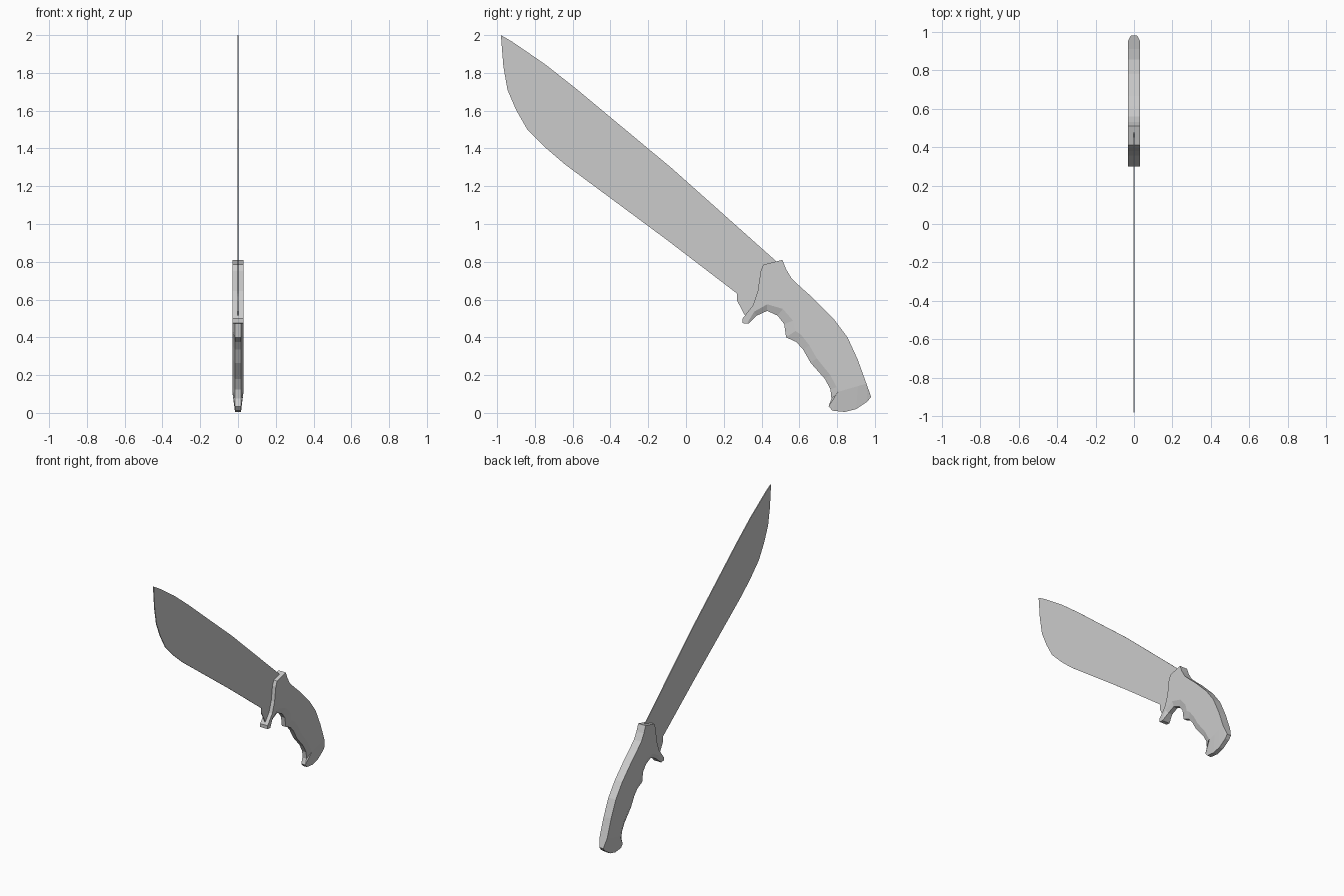
import bpy, bmesh
from mathutils import Vector


def build(name, rim, rim_w, inner, half):
    """Closed slab: rim outline at +-rim_w[i], flat side caps on the inner outline at +-half."""
    bm = bmesh.new()
    n = len(rim)
    rings = []
    for pts, widths, side in ((inner, [half] * n, -1), (rim, rim_w, -1),
                              (rim, rim_w, 1), (inner, [half] * n, 1)):
        rings.append([bm.verts.new((side * w, p[0], p[1])) for p, w in zip(pts, widths)])
    for a, b in zip(rings, rings[1:]):
        for i in range(n):
            j = (i + 1) % n
            bm.faces.new((a[i], a[j], b[j], b[i]))
    caps = [bm.faces.new(rings[0]), bm.faces.new(rings[3])]
    bmesh.ops.triangulate(bm, faces=caps)
    bmesh.ops.remove_doubles(bm, verts=bm.verts, dist=0.0002)
    bmesh.ops.recalc_face_normals(bm, faces=bm.faces)
    mesh = bpy.data.meshes.new(name)
    bm.to_mesh(mesh)
    bm.free()
    obj = bpy.data.objects.new(name, mesh)
    bpy.context.collection.objects.link(obj)
    return obj


# Blade: thin flat plate, root hidden in the handle
blade = [(-0.98, 2.0), (-0.92, 1.965), (-0.745, 1.845), (-0.58, 1.715), (-0.40, 1.565),
         (-0.075, 1.295), (0.475, 0.805), (0.47, 0.70), (0.40, 0.60), (0.315, 0.51),
         (0.27, 0.595), (0.277, 0.615), (0.27, 0.632), (-0.10, 0.915), (-0.64, 1.315),
         (-0.745, 1.405), (-0.84, 1.50), (-0.90, 1.605), (-0.945, 1.71), (-0.967, 1.835)]
build("blade", blade, [0.003] * len(blade), blade, 0.003)

# Handle outline: y, z, width of the bevel on the finger side
grip = [(0.51, 0.81, 0), (0.41, 0.785, 0), (0.395, 0.75, 0), (0.38, 0.645, 0),
        (0.355, 0.57, 0), (0.30, 0.50, 0), (0.30, 0.475, 0), (0.33, 0.472, 0.008),
        (0.375, 0.515, 0.025), (0.43, 0.54, 0.035), (0.485, 0.515, 0.045),
        (0.52, 0.47, 0.05), (0.53, 0.40, 0.06), (0.585, 0.375, 0.045),
        (0.62, 0.335, 0.04), (0.66, 0.265, 0.04), (0.735, 0.18, 0.035),
        (0.765, 0.125, 0.035)]
# Butt end: bevels up to one straight crease
butt = [(0.77, 0.075), (0.755, 0.035), (0.775, 0.012), (0.84, 0.005),
        (0.90, 0.02), (0.96, 0.06), (0.98, 0.085)]
back = [(0.955, 0.155), (0.91, 0.28), (0.855, 0.40), (0.78, 0.50),
        (0.665, 0.615), (0.617, 0.657), (0.56, 0.71), (0.53, 0.76)]

rim = [p[:2] for p in grip] + butt + back
inner, widths = [], []
for i, p in enumerate(rim):
    if i < len(grip):
        d = grip[i][2]
        t = (Vector(rim[i + 1]) - Vector(rim[i - 1])).normalized()
        inner.append((p[0] - t.y * d, p[1] + t.x * d))
        widths.append(0.016 if d > 0.01 else 0.03)
    elif i < len(grip) + len(butt):
        f = min(max((p[0] - 0.75) / 0.21, 0), 1)
        inner.append((0.80 + 0.155 * f, 0.11 + 0.045 * f))
        widths.append(0.016)
    else:
        inner.append(p)
        widths.append(0.03)
build("handle", rim, widths, inner, 0.03)
